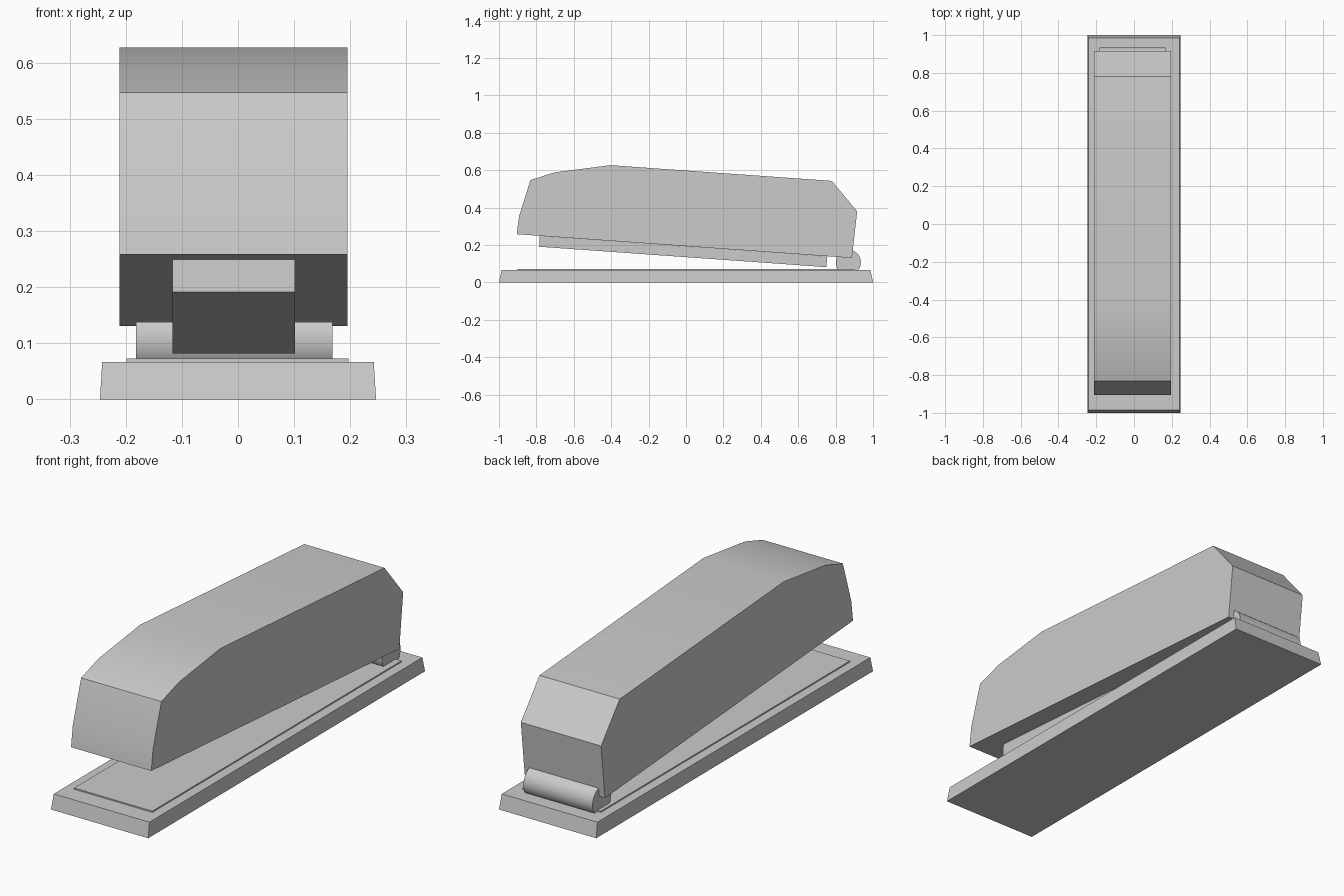
import bpy, bmesh, math

if "Cube" in bpy.data.objects:
    bpy.data.objects.remove(bpy.data.objects["Cube"])


def extrude_profile(name, profile, x0, x1):
    """Side profile of (y, z) points, extruded across x."""
    bm = bmesh.new()
    face = bm.faces.new([bm.verts.new((x0, y, z)) for y, z in profile])
    ext = bmesh.ops.extrude_face_region(bm, geom=[face])
    for v in ext["geom"]:
        if isinstance(v, bmesh.types.BMVert):
            v.co.x = x1
    bmesh.ops.recalc_face_normals(bm, faces=bm.faces)
    return finish(name, bm)


def tapered_box(name, x0, x1, y0, y1, z0, z1, dx=0.0, dy=0.0):
    """Box whose top is inset by dx and dy."""
    bm = bmesh.new()
    bmesh.ops.create_cube(bm, size=1)
    for v in bm.verts:
        top = v.co.z > 0
        ix, iy = (dx, dy) if top else (0, 0)
        v.co = (x1 - ix if v.co.x > 0 else x0 + ix,
                y1 - iy if v.co.y > 0 else y0 + iy,
                z1 if top else z0)
    return finish(name, bm)


def finish(name, bm):
    mesh = bpy.data.meshes.new(name)
    bm.to_mesh(mesh)
    bm.free()
    obj = bpy.data.objects.new(name, mesh)
    bpy.context.collection.objects.link(obj)
    return obj


def smooth(obj):
    bpy.ops.object.select_all(action='DESELECT')
    obj.select_set(True)
    bpy.context.view_layer.objects.active = obj
    bpy.ops.object.shade_smooth_by_angle(angle=math.radians(30))


# Base and the thin plate on it
tapered_box("base", -0.246, 0.246, -1, 1, 0, 0.067, 0.004, 0.014)
tapered_box("base_plate", -0.199, 0.197, -0.9, 0.9, 0.06, 0.073)

# Tilted upper cover
cover = extrude_profile("cover", [
    (-0.905, 0.258), (-0.893, 0.352), (-0.832, 0.547), (-0.705, 0.588),
    (-0.405, 0.627), (0.78, 0.543), (0.915, 0.38), (0.887, 0.131)],
    -0.211, 0.195)
smooth(cover)

# Staple magazine under the cover
extrude_profile("magazine", [
    (-0.782, 0.249), (-0.785, 0.191), (0.75, 0.082), (0.756, 0.14)],
    -0.117, 0.102)

# Hinge barrel at the back
bpy.ops.mesh.primitive_cylinder_add(
    vertices=32, radius=0.067, depth=0.35,
    location=(-0.007, 0.868, 0.108), rotation=(0, math.pi / 2, 0))
hinge = bpy.context.object
hinge.name = "hinge_barrel"
smooth(hinge)
